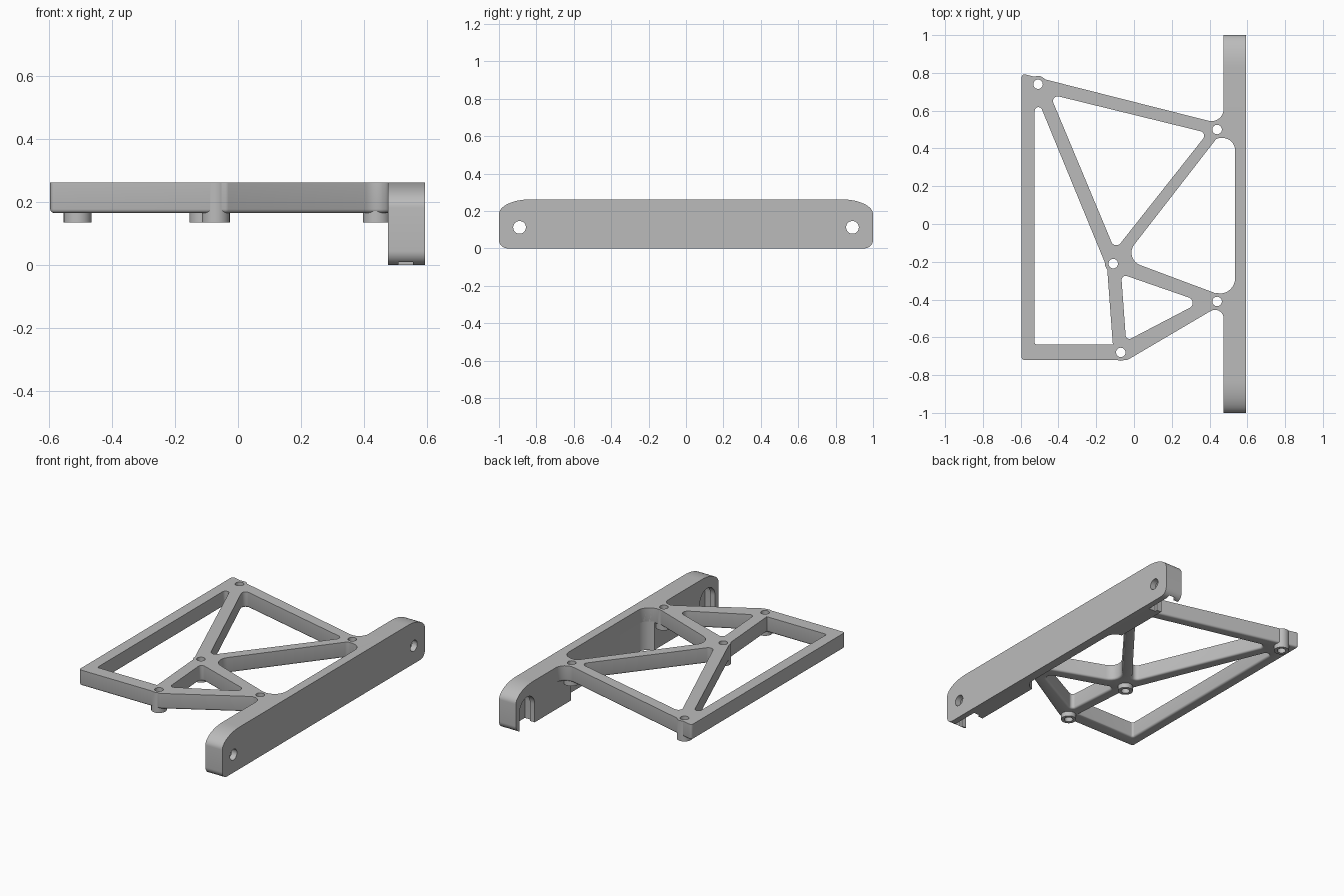
import bpy, bmesh, math
from mathutils import Vector

if "Cube" in bpy.data.objects:
    bpy.data.objects.remove(bpy.data.objects["Cube"], do_unlink=True)

grey = bpy.data.materials.new("mid_grey")
grey.use_nodes = True
grey.diffuse_color = (0.5, 0.5, 0.5, 1)
grey.node_tree.nodes["Principled BSDF"].inputs["Base Color"].default_value = (0.5, 0.5, 0.5, 1)


def rounded(corners, steps=8):
    """Closed 2D outline from (x, y, radius) corners."""
    out = []
    for i, (x, y, r) in enumerate(corners):
        p = Vector((x, y))
        if r == 0:
            out.append(p)
            continue
        a = (Vector(corners[i - 1][:2]) - p).normalized()
        b = (Vector(corners[(i + 1) % len(corners)][:2]) - p).normalized()
        half = a.angle(b) / 2
        centre = p + (a + b).normalized() * r / math.sin(half)
        start = p + a * r / math.tan(half) - centre
        end = p + b * r / math.tan(half) - centre
        turn = start.angle_signed(end)
        for k in range(steps + 1):
            t = -turn * k / steps
            c, s = math.cos(t), math.sin(t)
            out.append(centre + Vector((c * start.x - s * start.y, s * start.x + c * start.y)))
    return out


def arc(cx, cy, rx, ry, a0, a1, n=10):
    angles = [math.radians(a0 + (a1 - a0) * k / n) for k in range(n + 1)]
    return [Vector((cx + rx * math.cos(a), cy + ry * math.sin(a))) for a in angles]


def circle(cx, cy, r):
    return arc(cx, cy, r, r, 0, 360, 32)[:-1]


def inset(loop, d):
    """Shift a counter-clockwise outline inward by d."""
    out = []
    for i, p in enumerate(loop):
        a = (p - loop[i - 1]).normalized()
        b = (loop[(i + 1) % len(loop)] - p).normalized()
        na, nb = Vector((-a.y, a.x)), Vector((-b.y, b.x))
        out.append(p + (na + nb) * d / (1 + na.dot(nb)))
    return out


def solid(name, loops, lo, hi, edge=0, along_x=False):
    """Extrude an outline with holes; edge rounds the lower rim."""
    bm = bmesh.new()
    caps = [[], []]
    levels = [(hi, 0)]
    if edge:
        for k in range(4):
            a = k * math.pi / 6
            levels.append((lo + edge * (1 - math.sin(a)), edge * (1 - math.cos(a))))
    else:
        levels.append((lo, 0))
    for n, loop in enumerate(loops):
        area = sum(loop[i - 1].cross(p) if hasattr(p, "cross") else 0 for i, p in enumerate(loop))
        loop = loop if area > 0 else loop[::-1]
        rings = []
        for z, d in levels:
            pts = inset(loop, d if n == 0 else -d) if d else loop
            rings.append([bm.verts.new((z, p.x, p.y) if along_x else (p.x, p.y, z)) for p in pts])
        count = len(loop)
        for r0, r1 in zip(rings, rings[1:]):
            for i in range(count):
                j = (i + 1) % count
                bm.faces.new((r0[i], r0[j], r1[j], r1[i]))
        for cap, ring in zip(caps, (rings[0], rings[-1])):
            cap += [bm.edges.get((ring[i - 1], ring[i])) for i in range(count)]
    for cap in caps:
        bmesh.ops.triangle_fill(bm, edges=cap, use_beauty=True)
    bmesh.ops.recalc_face_normals(bm, faces=bm.faces)
    mesh = bpy.data.meshes.new(name)
    bm.to_mesh(mesh)
    bm.free()
    mesh.materials.append(grey)
    obj = bpy.data.objects.new(name, mesh)
    bpy.context.collection.objects.link(obj)
    return obj


def cut(obj, cutter):
    """Subtract the cutter, then remove it."""
    mod = obj.modifiers.new("cut", "BOOLEAN")
    mod.operation, mod.solver, mod.object = "DIFFERENCE", "EXACT", cutter
    bpy.context.view_layer.update()
    result = bpy.data.meshes.new_from_object(obj.evaluated_get(bpy.context.evaluated_depsgraph_get()))
    obj.modifiers.clear()
    obj.data = result
    bpy.data.objects.remove(cutter, do_unlink=True)


def smooth(obj):
    bpy.ops.object.select_all(action="DESELECT")
    obj.select_set(True)
    bpy.context.view_layer.objects.active = obj
    bpy.ops.object.shade_smooth_by_angle(angle=math.radians(32))


TOP, UNDER = 0.262, 0.165
bosses = [(-0.508, 0.74), (0.44, 0.5), (-0.11, -0.21), (0.44, -0.41), (-0.07, -0.68)]

# Truss frame outline and its four openings
outline = rounded([(-0.595, 0.797, 0.015), (0.475, 0.526, 0.065), (0.475, 0.62, 0), (0.58, 0.62, 0),
                   (0.58, -0.51, 0), (0.475, -0.51, 0), (0.475, -0.42, 0.046),
                   (-0.035, -0.72, 0.02), (-0.595, -0.72, 0.015)])
left_window = rounded([(-0.526, 0.70, 0.02), (-0.526, -0.638, 0.012), (-0.112, -0.638, 0),
                       (-0.142, -0.235, 0.03), (-0.156, -0.2, 0.03)])
upper_window = rounded([(-0.446, 0.687, 0.025), (0.39, 0.482, 0.025), (-0.101, -0.139, 0.028)])
rail_window = rounded([(-0.057, -0.184, 0.07), (0.439, 0.455, 0.03), (0.535, 0.455, 0.065),
                       (0.535, -0.368, 0.08), (0.435, -0.368, 0.03)])
lower_window = rounded([(-0.068, -0.265, 0.022), (0.356, -0.412, 0.03), (-0.042, -0.62, 0.02)])
frame = solid("truss_frame", [outline, left_window, upper_window, rail_window, lower_window],
              UNDER, TOP, edge=0.012)
cut(frame, solid("drill", [circle(x, y, 0.025) for x, y in bosses], 0, 0.4))
smooth(frame)

# Screw bosses
for n, (x, y) in enumerate(bosses):
    smooth(solid(f"screw_boss_{n + 1}", [circle(x, y, 0.044), circle(x, y, 0.025)], 0.135, TOP))

# Side rail with rounded ends
half = arc(0.955, 0.045, 0.045, 0.045, -90, 0) + arc(0.83, 0.182, 0.17, 0.08, 0, 90, 16)
profile = half + [Vector((-p.x, p.y)) for p in reversed(half)]
rail = solid("side_rail", [profile], 0.475, 0.592, along_x=True)
cut(rail, solid("window_cutter", [rail_window], -0.1, 0.4))

# Bolt holes and the stepped slots behind them, open at the bottom
for side in (-1, 1):
    y = side * 0.89
    cut(rail, solid("bolt_drill", [circle(y, 0.112, 0.034)], 0.4, 0.7, along_x=True))
    for radius, x0, x1 in ((0.075, 0.4, 0.52), (0.092, 0.508, 0.555)):
        slot = arc(y, 0.112, radius, radius, 0, 180, 20)
        slot += [Vector((y - radius, -0.05)), Vector((y + radius, -0.05))]
        cut(rail, solid("slot_cutter", [slot], x0, x1, along_x=True))
smooth(rail)
